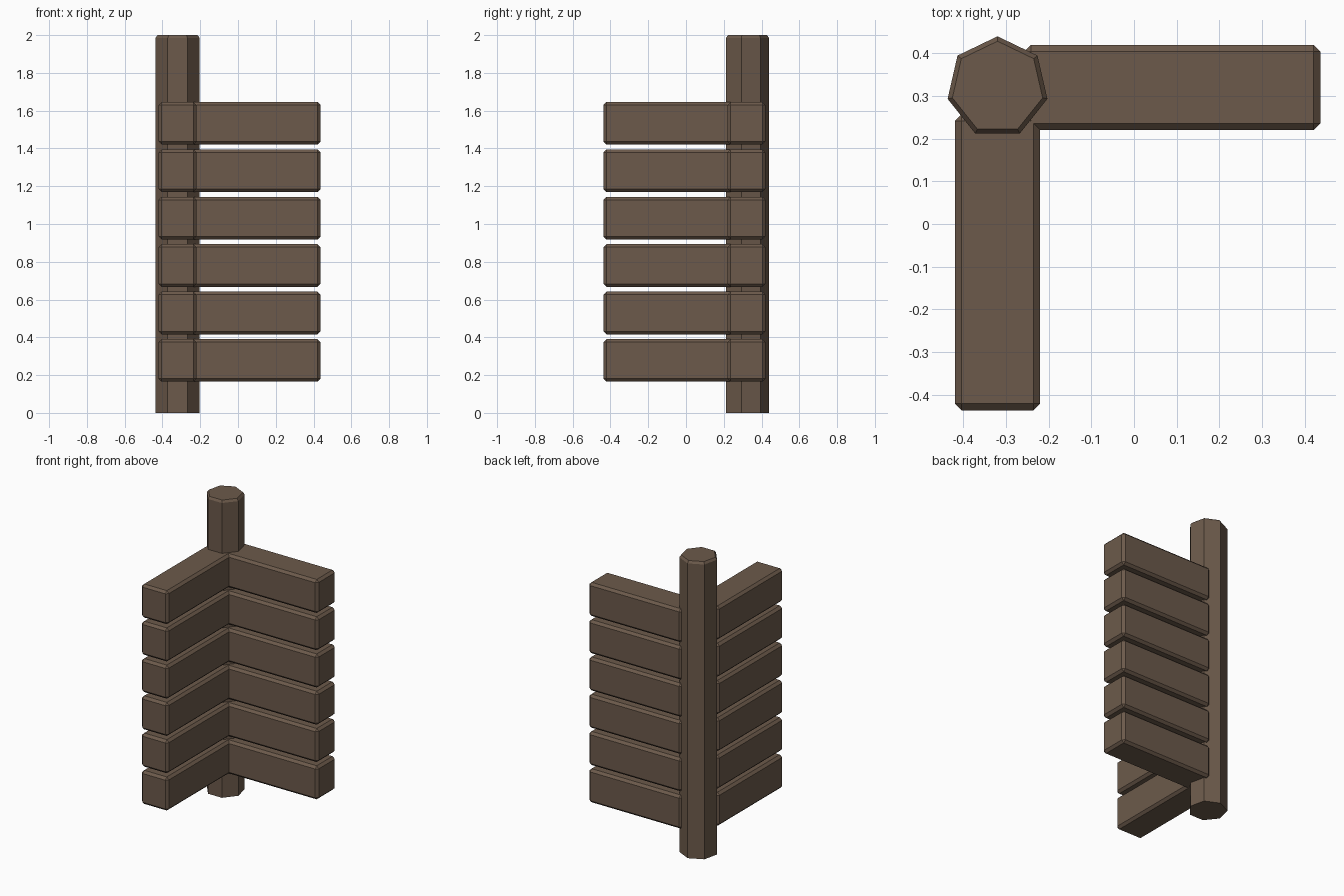
import bpy, bmesh, math
from mathutils import Vector

if "Cube" in bpy.data.objects:
    bpy.data.objects.remove(bpy.data.objects["Cube"])

wood = bpy.data.materials.new("dark_brown_wood")
wood.diffuse_color = (0.15, 0.102, 0.07, 1)
wood.use_nodes = True
wood.node_tree.nodes["Principled BSDF"].inputs["Base Color"].default_value = wood.diffuse_color

POST_X, POST_Y, POST_R = -0.32, 0.32, 0.12


def finish(bm, name):
    bmesh.ops.recalc_face_normals(bm, faces=bm.faces)
    mesh = bpy.data.meshes.new(name)
    bm.to_mesh(mesh)
    bm.free()
    mesh.materials.append(wood)
    obj = bpy.data.objects.new(name, mesh)
    bpy.context.collection.objects.link(obj)
    return obj


def plank(name, lo, hi, chamfer=0.016):
    """Box between two corners with all edges chamfered."""
    lo, hi = Vector(lo), Vector(hi)
    bm = bmesh.new()
    bmesh.ops.create_cube(bm, size=1)
    for v in bm.verts:
        v.co = (lo + hi) / 2 + v.co * (hi - lo)
    bmesh.ops.bevel(bm, geom=bm.edges[:], offset=chamfer, segments=1, affect='EDGES')
    return finish(bm, name)


# Seven-sided corner post with a chamfered top
bm = bmesh.new()
rings = []
for z, r in ((0, POST_R), (1.985, POST_R), (2.0, POST_R - 0.0115)):
    rings.append([bm.verts.new((POST_X + r * math.sin(a), POST_Y + r * math.cos(a), z))
                  for a in (i * math.tau / 7 for i in range(7))])
for low, high in zip(rings, rings[1:]):
    for i in range(7):
        j = (i + 1) % 7
        bm.faces.new((low[i], low[j], high[j], high[i]))
bm.faces.new(rings[0])
bm.faces.new(rings[-1])
finish(bm, "corner_post")

# Two walls of stacked planks meeting at the post
for i in range(6):
    z0 = 0.165 + i * 0.251
    z1 = z0 + 0.226
    plank(f"side_plank_{i + 1}", (-0.42, -0.437, z0), (-0.22, 0.258, z1))
    plank(f"back_plank_{i + 1}", (-0.258, 0.22, z0), (0.437, 0.42, z1))
